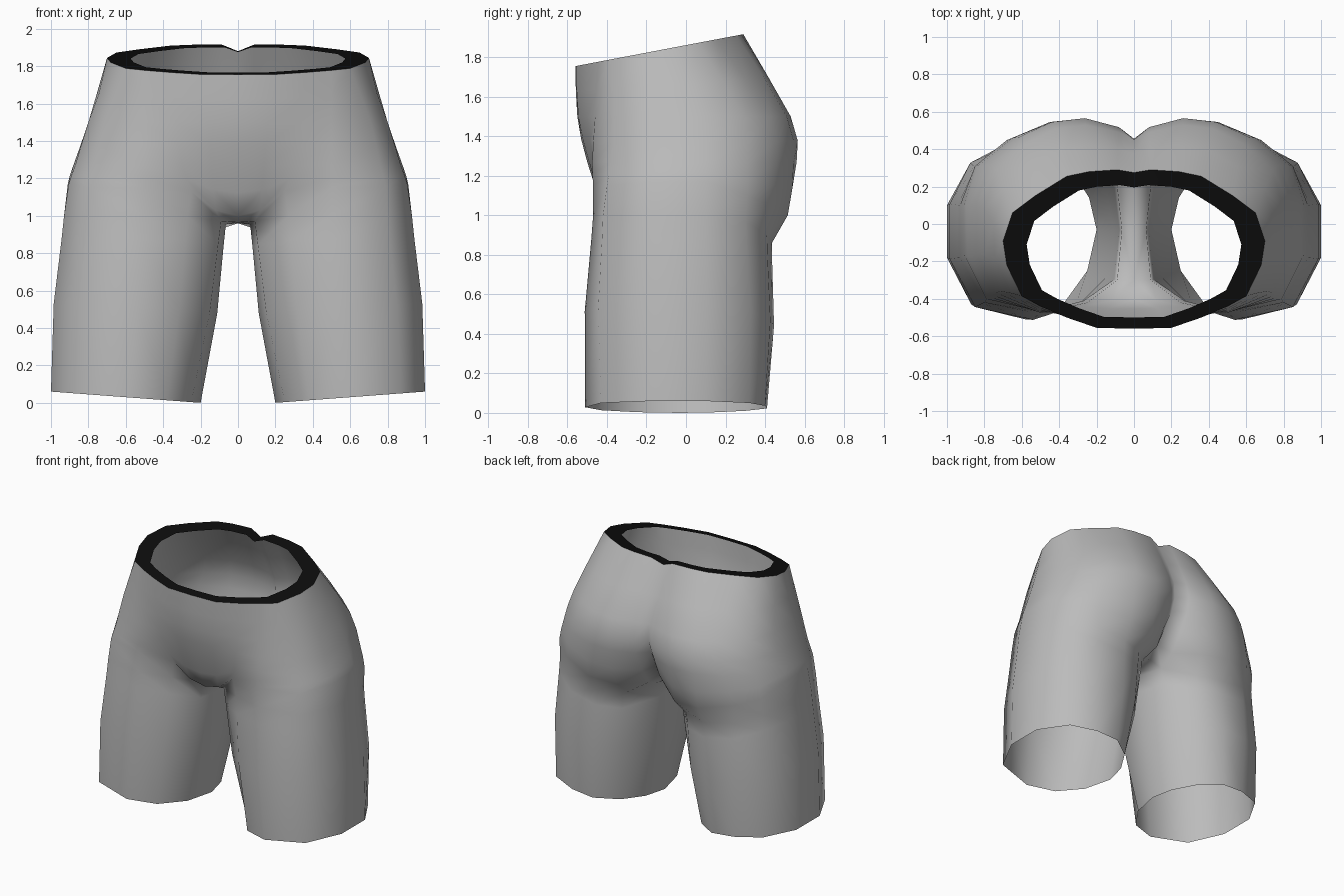
import bpy
from mathutils import Vector

if "Cube" in bpy.data.objects:
    bpy.data.objects.remove(bpy.data.objects["Cube"])


def material(name, rgb):
    m = bpy.data.materials.new(name)
    m.diffuse_color = (*rgb, 1)
    m.use_nodes = True
    m.node_tree.nodes["Principled BSDF"].inputs["Base Color"].default_value = m.diffuse_color
    return m


def build(name, verts, faces, mat):
    """Half mesh on +x, mirrored and welded on the centre line."""
    me = bpy.data.meshes.new(name)
    me.from_pydata([tuple(v) for v in verts], [], faces)
    me.materials.append(mat)
    for p in me.polygons:
        p.use_smooth = True
    ob = bpy.data.objects.new(name, me)
    bpy.context.collection.objects.link(ob)
    mod = ob.modifiers.new("mirror", 'MIRROR')
    mod.merge_threshold = 0.002
    mod.use_clip = True
    return ob


def row(points, z=None):
    return [Vector(p) if z is None else Vector((p[0], p[1], z(p[1]))) for p in points]


def waist_z(y):
    return 1.755 + 0.19 * (y + 0.56)


def between(p0, p1, p2, p3):
    """Smooth halfway row through four neighbouring rows."""
    return [(9 * (b + c) - a - d) / 16 for a, b, c, d in zip(p0, p1, p2, p3)]


# Half rows run from front centre round the side to back centre
crotch = row([(0, -.30, .965), (.09, -.30, .97), (.27, -.41, 1), (.50, -.47, 1),
              (.80, -.42, 1), (.93, -.18, 1), (.93, .10, 1), (.85, .30, .97),
              (.68, .41, .90), (.45, .435, .86), (.27, .38, .86), (.09, .20, .93),
              (0, .18, .98)])
fold = row([(0, -.40, 1.0), (.12, -.41, 1.03), (.25, -.42, 1.13), (.50, -.47, 1.15),
            (.79, -.40, 1.15), (.905, -.17, 1.17), (.91, .10, 1.17), (.85, .31, 1.1),
            (.70, .43, 1.05), (.46, .515, 1.0), (.24, .48, .98), (.07, .34, .99),
            (0, .26, 1.07)])
seat = row([(0, -.50), (.14, -.49), (.30, -.465), (.50, -.475), (.76, -.38),
            (.87, -.17), (.88, .10), (.81, .31), (.65, .46), (.45, .545),
            (.26, .56), (.08, .50), (0, .42)], lambda y: 1.27)
hip = row([(0, -.55), (.16, -.545), (.33, -.50), (.50, -.46), (.71, -.36),
           (.80, -.16), (.80, .08), (.74, .29), (.58, .43), (.42, .51),
           (.26, .53), (.08, .49), (0, .45)], lambda y: 1.5)
waist = row([(0, -.56), (.20, -.555), (.36, -.50), (.50, -.44), (.60, -.385),
             (.68, -.22), (.70, -.09), (.65, .06), (.53, .15), (.36, .255),
             (.24, .28), (.09, .29), (0, .275)], waist_z)
waist[-1].z = 1.88
above = [2 * w - h for w, h in zip(waist, hip)]
hips = [crotch, fold, between(crotch, fold, seat, hip), seat,
        between(fold, seat, hip, waist), hip, between(seat, hip, waist, above), waist]

# Leg rings: innermost point first, then the same columns as the hips
hem = row([(.20, -.03), (.25, -.25), (.38, -.43), (.58, -.51), (.87, -.43), (1, -.18),
           (1, .10), (.87, .32), (.68, .40), (.50, .41), (.34, .30), (.24, .14)],
          lambda y: 0)
for p in hem:
    p.z = .06 * (p.x - .2) / .8
inner = Vector((.065, -.03, .955))
leg_top = [inner] + crotch[1:-1]
legs = [hem]
for t, swell in ((.5, 1.05), (.87, 1.01)):
    ring = [a.lerp(b, t) for a, b in zip(hem, leg_top)]
    for p in ring:
        p.x = .56 + (p.x - .56) * swell
        p.y = -.04 + (p.y + .04) * swell
    legs.append(ring)

verts, faces = [], []
N = 12
for ring in legs:
    verts += ring
H = len(verts)
for r in hips:
    verts += r
I = len(verts)                       # inner thigh point, then crotch centre
verts += [inner, Vector((0, -.03, .96))]

# Leg walls
for i in range(len(legs)):
    for j in range(N):
        k = (j + 1) % N
        if i + 1 < len(legs):
            up = [(i + 1) * N + k, (i + 1) * N + j]
        else:
            up = [H + k if k else I, H + j if j else I]
        faces.append([i * N + j, i * N + k] + up)
# Hip walls
for i in range(len(hips) - 1):
    for j in range(N):
        a = H + i * (N + 1) + j
        faces.append([a, a + 1, a + N + 2, a + N + 1])
# Crotch strip
faces += [[H, I + 1, I, H + 1], [I + 1, H + N, H + N - 1, I]]
build("shorts_body", verts, faces, material("grey cloth", (.5, .5, .5)))

# Flat dark rim round the waist opening
inside = []
for p in waist:
    y = -.50 + (p.y + .56) * .833
    inside.append(Vector((p.x * .82, y, waist_z(y))))
inside[-1].z = 1.875
rim_faces = [[j, j + 1, N + 2 + j, N + 1 + j] for j in range(N)]
build("waist_rim", waist + inside, rim_faces, material("black rim", (.004, .004, .004)))
